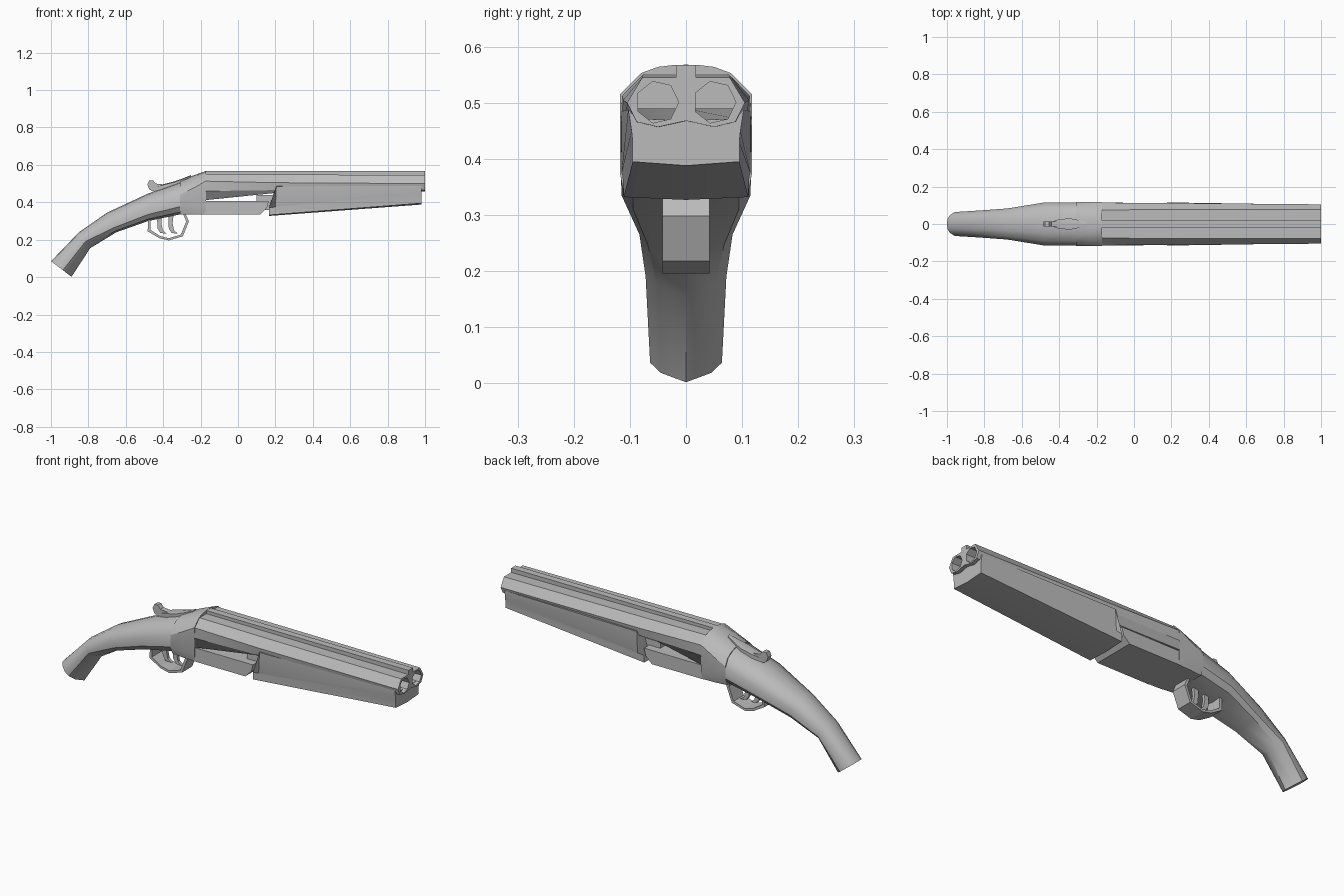
import bpy, bmesh, math

if "Cube" in bpy.data.objects:
    bpy.data.objects.remove(bpy.data.objects["Cube"])

GREY = bpy.data.materials.new("gunmetal_grey")
GREY.diffuse_color = (0.5, 0.5, 0.5, 1)
GREY.use_nodes = True
GREY.node_tree.nodes["Principled BSDF"].inputs["Base Color"].default_value = GREY.diffuse_color


def finish(name, bm, smooth=30):
    """Turn a bmesh into a named, shaded object."""
    bmesh.ops.recalc_face_normals(bm, faces=bm.faces)
    me = bpy.data.meshes.new(name)
    bm.to_mesh(me)
    bm.free()
    me.materials.append(GREY)
    ob = bpy.data.objects.new(name, me)
    bpy.context.collection.objects.link(ob)
    bpy.ops.object.select_all(action='DESELECT')
    bpy.context.view_layer.objects.active = ob
    ob.select_set(True)
    if smooth:
        bpy.ops.object.shade_smooth_by_angle(angle=math.radians(smooth))
    return ob


def loft(name, sections, smooth=30):
    """Skin half sections (top centre to bottom centre), mirrored across y."""
    bm = bmesh.new()
    rings = []
    for half in sections:
        ring = half + [(x, -y, z) for x, y, z in half[-2:0:-1]]
        rings.append([bm.verts.new(p) for p in ring])
    n = len(rings[0])
    for a, b in zip(rings, rings[1:]):
        for i in range(n):
            j = (i + 1) % n
            bm.faces.new((a[i], a[j], b[j], b[i]))
    bm.faces.new(rings[0])
    bm.faces.new(rings[-1])
    return finish(name, bm, smooth)


def at(x, half):
    return [(x, y, z) for y, z in half]


def plate(name, outline, w, smooth=0):
    """Side outline in x, z extruded to half width w."""
    bm = bmesh.new()
    f = bm.faces.new([bm.verts.new((x, -w, z)) for x, z in outline])
    new = bmesh.ops.extrude_face_region(bm, geom=[f])['geom']
    bmesh.ops.translate(bm, vec=(0, 2 * w, 0),
                        verts=[v for v in new if isinstance(v, bmesh.types.BMVert)])
    return finish(name, bm, smooth)


# Curved grip: (top x, top z, bottom x, bottom z, half width, top roundness)
SHAPE = [(0, 1), (.42, .96), (.8, .82), (1, .55), (1, .24), (.82, .07), (0, 0)]
BUTT = [(0, 1), (.45, .97), (.75, .85), (1, .62), (1, .42), (.7, .2), (0, 0)]
spine = [(-1, .085, -.89, .002, .064, BUTT), (-.85, .24, -.79, .155, .072, BUTT),
         (-.70, .345, -.65, .24, .083, SHAPE), (-.48, .447, -.48, .30, .115, SHAPE),
         (-.30, .512, -.30, .337, .116, SHAPE)]
loft("grip", [[(bx + (tx - bx) * t, w * u, bz + (tz - bz) * t) for u, t in shape]
              for tx, tz, bx, bz, w, shape in spine], 35)

# Rounded receiver behind the barrels
loft("receiver", [
    at(-.31, [(0, .51), (.035, .508), (.07, .497), (.1, .475), (.117, .44), (.117, .375), (.1, .336), (0, .336)]),
    at(-.24, [(0, .543), (.03, .541), (.06, .532), (.095, .51), (.118, .475), (.118, .375), (.108, .336), (0, .336)]),
    at(-.17, [(0, .568), (.025, .567), (.05, .564), (.08, .553), (.118, .515), (.118, .375), (.11, .336), (0, .336)]),
])

# Lower frame under the breech, with a chamfered hinge end
plate("lower_frame", [(-.18, .336), (.12, .336), (.155, .37), (.165, .408), (-.18, .408)], .112)
plate("hinge_lug", [(.10, .36), (.25, .36), (.25, .44), (.10, .44)], .07)

# Paired barrels with a raised sighting rib
barrels = loft("barrels", [
    at(-.17, [(0, .567), (.018, .567), (.018, .551), (.075, .551), (.114, .513), (.116, .46), (.116, .412), (0, .412)]),
    at(.2, [(0, .567), (.018, .567), (.018, .549), (.078, .549), (.112, .505), (.108, .465), (.06, .45), (0, .45)]),
    at(1, [(0, .567), (.018, .567), (.018, .545), (.078, .545), (.105, .5), (.088, .466), (.05, .457), (0, .468)]),
])

# Bores
for side in (-1, 1):
    bpy.ops.mesh.primitive_cylinder_add(vertices=7, radius=.038, depth=1.0,
                                        location=(.6, side * .051, .501),
                                        rotation=(0, math.pi / 2, 0))
    cutter = bpy.context.object
    cutter.name = "bore_cutter"
    cutter.hide_render = True
    cutter.hide_viewport = True
    cutter.data.materials.append(GREY)
    mod = barrels.modifiers.new("bore", 'BOOLEAN')
    mod.operation = 'DIFFERENCE'
    mod.solver = 'EXACT'
    mod.object = cutter

# Tapered forend
loft("forend", [
    [(.205, 0, .49), (.205, .1, .49), (.205, .115, .485), (.2, .115, .375), (.165, .113, .37), (.165, .111, .332), (.165, 0, .327)],
    [(.98, 0, .468), (.98, .088, .472), (.98, .103, .488), (.98, .097, .45), (.98, .095, .43), (.98, .095, .395), (.98, 0, .388)],
], 25)

# Trigger guard strip
loop = [(-.48, .32), (-.483, .245), (-.42, .208), (-.37, .196), (-.295, .218), (-.263, .298), (-.283, .345)]
inner = [(-.467, .32), (-.469, .253), (-.415, .219), (-.37, .208), (-.305, .228), (-.277, .298), (-.296, .345)]
plate("trigger_guard", loop + inner[::-1], .042)

# Two curved triggers
for i, x in enumerate((-.41, -.35)):
    blade = [(-.022, .35), (-.03, .29), (-.022, .25), (.0, .232), (-.035, .236),
             (-.05, .26), (-.052, .3), (-.05, .35)]
    plate(f"trigger_{i + 1}", [(x + .03 + dx, z) for dx, z in blade], .008)

# Top lever: raised thumb piece and its tapering tang
loft("lever_tang", [
    [(x, 0, z), (x, w, z - .004), (x, w, z - .035), (x, 0, z - .035)]
    for x, w, z in [(-.45, .008, .478), (-.40, .026, .497), (-.34, .03, .512),
                    (-.30, .022, .526), (-.25, .01, .546)]])
plate("thumb_lever", [(-.40, .47), (-.435, .47), (-.455, .458), (-.475, .47), (-.485, .495),
                      (-.475, .517), (-.455, .518), (-.44, .5), (-.40, .496)], .014)
